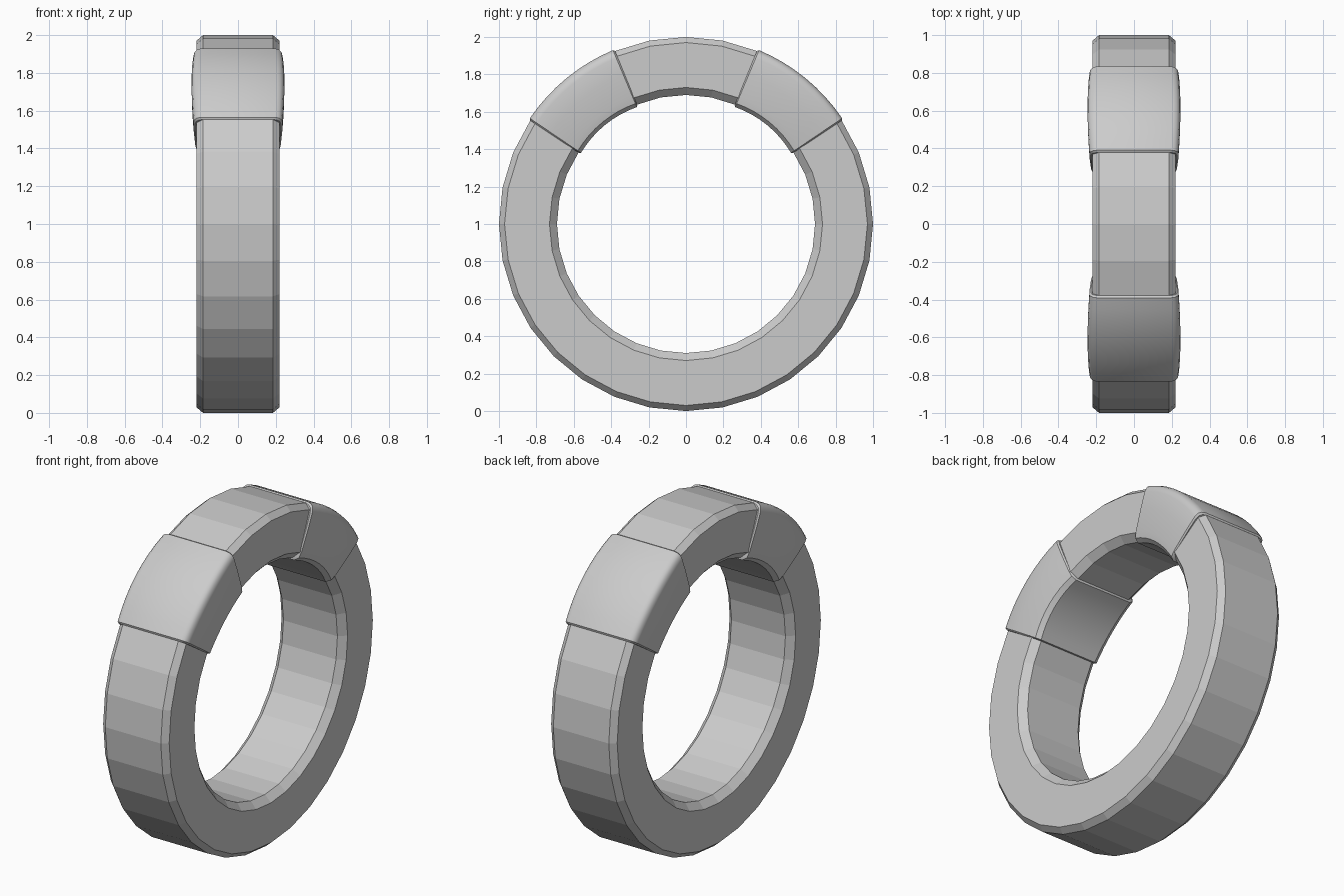
import bpy, bmesh, math

if "Cube" in bpy.data.objects:
    bpy.data.objects.remove(bpy.data.objects["Cube"])

def mirrored(half):
    """Close a half profile of (x, radius) points across x = 0."""
    return half + [(-x, r) for x, r in reversed(half)]

def sweep(name, rings, closed):
    """Skin sections given as (angle from top in degrees, [(x, radius)])."""
    bm = bmesh.new()
    rows = []
    for a, prof in rings:
        s, c = math.sin(math.radians(a)), math.cos(math.radians(a))
        rows.append([bm.verts.new((x, r * s, 1 + r * c)) for x, r in prof])
    n, m = len(rows), len(rows[0])
    for i in range(n if closed else n - 1):
        p, q = rows[i], rows[(i + 1) % n]
        for j in range(m):
            k = (j + 1) % m
            bm.faces.new((p[j], p[k], q[k], q[j]))
    if not closed:
        bm.faces.new(rows[0])
        bm.faces.new(rows[-1])
    bmesh.ops.recalc_face_normals(bm, faces=bm.faces)
    me = bpy.data.meshes.new(name)
    bm.to_mesh(me)
    bm.free()
    ob = bpy.data.objects.new(name, me)
    bpy.context.collection.objects.link(ob)
    return ob

# Faceted main ring with chamfered corners
STEP = 11.25
band = mirrored([(0.185, 1.0), (0.22, 0.97), (0.22, 0.73), (0.18, 0.69)])
sweep("ring", [(i * STEP, band) for i in range(32)], True)

# Smooth sleeves wrapped around the ring, slightly barrel-shaped
def sleeve_section(t, inset):
    bulge = 0.010 * (1 - (2 * t - 1) ** 2)
    w = 0.236 + bulge - inset
    ro, ri = 1.008 - inset, 0.678 + bulge * 0.6 + inset
    return mirrored([(w - 0.04, ro), (w - 0.02, ro - 0.007),
                     (w - 0.006, ro - 0.02), (w, ro - 0.045),
                     (w - 0.002, 0.87), (w - 0.010, 0.74),
                     (w - 0.018, ri + 0.02), (w - 0.045, ri)])

def sleeve(name, side):
    start, end = 22.3, 56.4
    rings = [(start, sleeve_section(0, 0.008))]
    for i in range(9):
        t = i / 8
        a = start + 0.5 + t * (end - start - 1.0)
        rings.append((a, sleeve_section(t, 0)))
    rings.append((end, sleeve_section(1, 0.008)))
    ob = sweep(name, [(side * a, p) for a, p in rings], False)
    bpy.ops.object.select_all(action='DESELECT')
    ob.select_set(True)
    bpy.context.view_layer.objects.active = ob
    bpy.ops.object.shade_smooth_by_angle(angle=math.radians(35))

sleeve("front_sleeve", -1)
sleeve("back_sleeve", 1)
